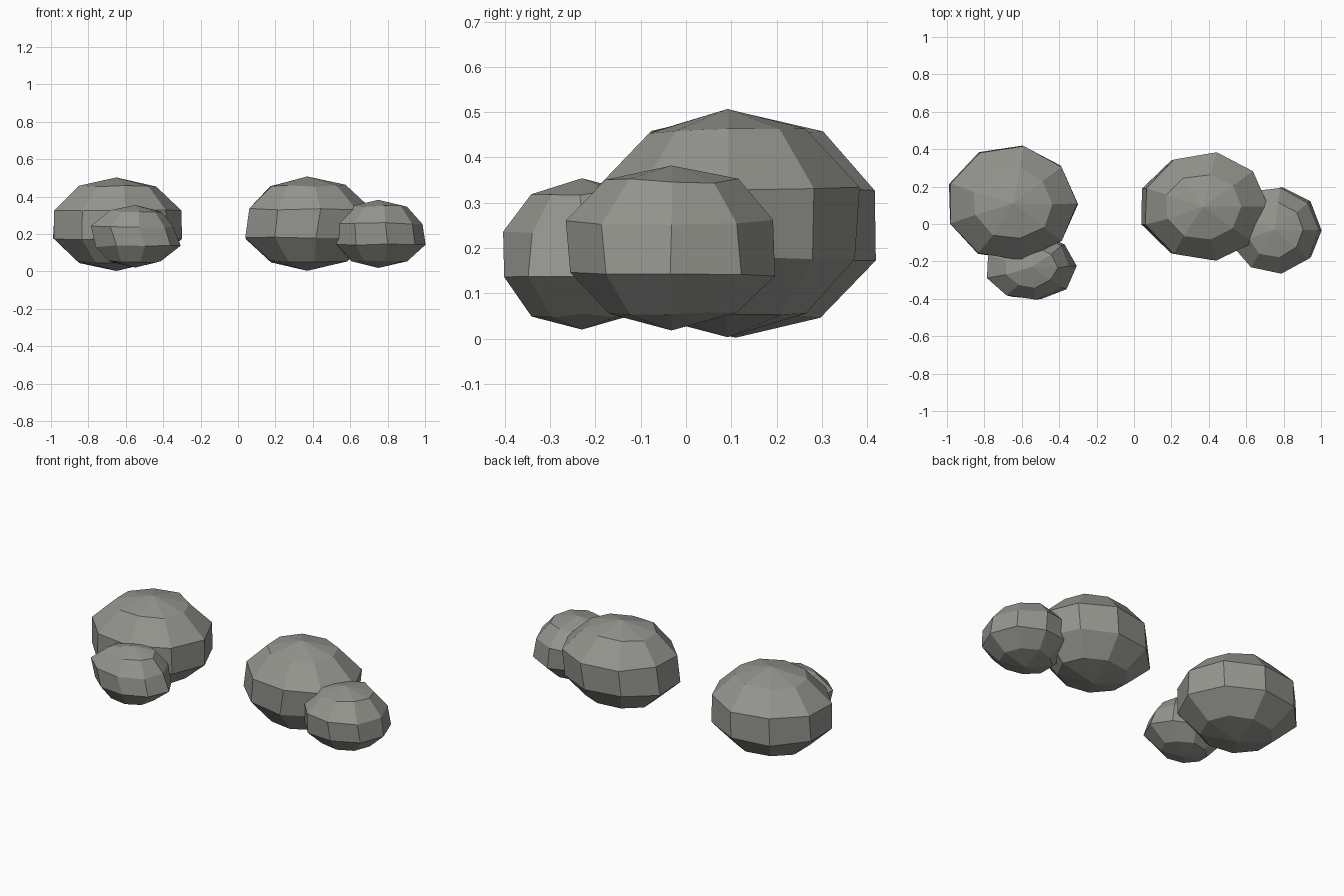
import bpy, bmesh, math, random

if "Cube" in bpy.data.objects:
    bpy.data.objects.remove(bpy.data.objects["Cube"])

SIDES, BANDS = 9, 5
random.seed(4)

stone = bpy.data.materials.new("stone grey")
stone.diffuse_color = (0.30, 0.30, 0.275, 1)
stone.use_nodes = True
stone.node_tree.nodes["Principled BSDF"].inputs["Base Color"].default_value = stone.diffuse_color


def boulder(name, centre, radii, upper_shift=0.0, lower_shift=0.0, jitter=0.006):
    """Faceted squashed ball: nine sides, four rings and two poles."""
    cx, cy, cz = centre
    rx, ry, rz = radii
    bm = bmesh.new()
    top = bm.verts.new((cx, cy, cz + rz))
    bottom = bm.verts.new((cx, cy, cz - rz))
    rings = []
    for r in range(1, BANDS):
        polar = math.pi * r / BANDS
        shift = upper_shift if r == 2 else lower_shift if r == 3 else 0
        ring = []
        for s in range(SIDES):
            a = math.tau * s / SIDES
            j = [random.uniform(-jitter, jitter) for _ in range(3)]
            ring.append(bm.verts.new((
                cx + rx * math.sin(polar) * math.cos(a) + shift + j[0],
                cy + ry * math.sin(polar) * math.sin(a) + j[1],
                cz + rz * math.cos(polar) + j[2])))
        rings.append(ring)
    for s in range(SIDES):
        n = (s + 1) % SIDES
        bm.faces.new((top, rings[0][s], rings[0][n]))
        for hi, lo in zip(rings, rings[1:]):
            bm.faces.new((hi[s], lo[s], lo[n], hi[n]))
        bm.faces.new((bottom, rings[-1][n], rings[-1][s]))
    bmesh.ops.recalc_face_normals(bm, faces=bm.faces[:])
    mesh = bpy.data.meshes.new(name)
    bm.to_mesh(mesh)
    bm.free()
    mesh.materials.append(stone)
    obj = bpy.data.objects.new(name, mesh)
    bpy.context.collection.objects.link(obj)
    return obj


# Left pair: large boulder with a small one in front
boulder("left_large_boulder", (-0.65, 0.11, 0.252), (0.368, 0.327, 0.25), -0.005, -0.005)
boulder("left_small_boulder", (-0.55, -0.23, 0.187), (0.24, 0.188, 0.167), -0.02, 0.01)

# Right pair: large boulder with a smaller one at its side
boulder("right_large_boulder", (0.37, 0.092, 0.255), (0.355, 0.305, 0.252), 0.01, -0.008)
boulder("right_small_boulder", (0.75, -0.032, 0.20), (0.257, 0.245, 0.182), -0.005, 0.004)
